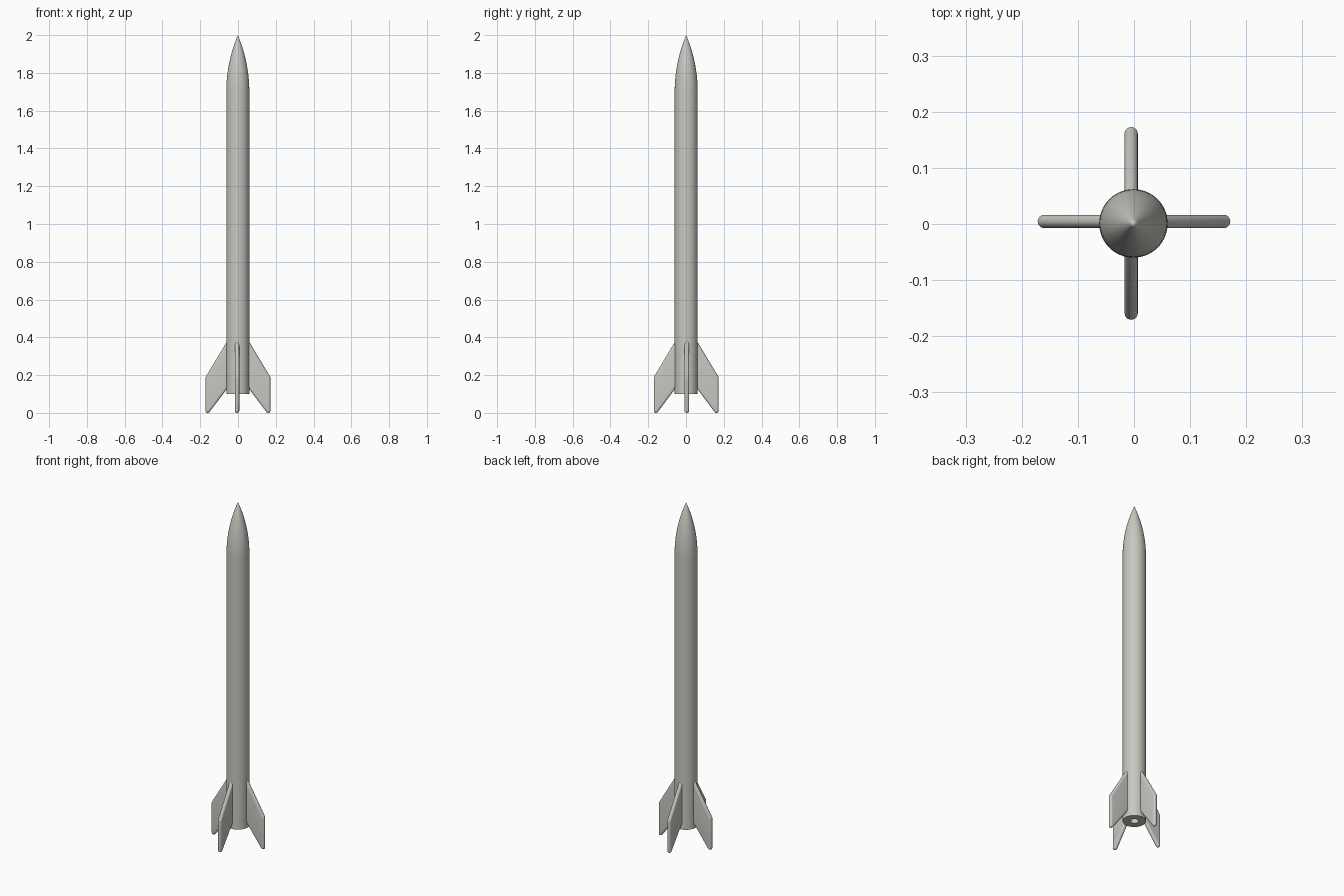
import bpy
import bmesh
import math
from mathutils import Matrix

cube = bpy.data.objects.get("Cube")
if cube:
    bpy.data.objects.remove(cube, do_unlink=True)

# One light warm grey for the whole model
grey = bpy.data.materials.new("light_grey")
grey.use_nodes = True
colour = (0.58, 0.58, 0.54, 1.0)
grey.diffuse_color = colour
grey.node_tree.nodes["Principled BSDF"].inputs["Base Color"].default_value = colour

BODY_R = 0.061
BODY_BOTTOM, SHOULDER, TIP = 0.10, 1.70, 2.0
AXIS = (-0.001, 0.001, 0)


def finish(name, bm, location=(0, 0, 0)):
    """Turn a bmesh into a smooth, coloured object."""
    bmesh.ops.recalc_face_normals(bm, faces=bm.faces)
    mesh = bpy.data.meshes.new(name)
    bm.to_mesh(mesh)
    bm.free()
    mesh.materials.append(grey)
    obj = bpy.data.objects.new(name, mesh)
    obj.location = location
    bpy.context.collection.objects.link(obj)
    bpy.ops.object.select_all(action='DESELECT')
    obj.select_set(True)
    bpy.context.view_layer.objects.active = obj
    bpy.ops.object.shade_smooth_by_angle(angle=math.radians(35))
    return obj


def lathe(name, profile, steps=64):
    """Spin (radius, height) points around the z axis."""
    bm = bmesh.new()
    verts = [bm.verts.new((r, 0, z)) for r, z in profile]
    edges = [bm.edges.new(pair) for pair in zip(verts, verts[1:])]
    bmesh.ops.spin(bm, geom=verts + edges, cent=(0, 0, 0), axis=(0, 0, 1),
                   angle=2 * math.pi, steps=steps)
    bmesh.ops.remove_doubles(bm, verts=bm.verts, dist=1e-5)
    return finish(name, bm, AXIS)


# Body tube with a motor bore in its base
BORE_R, BORE_TOP = 0.022, 0.40
lathe("body_tube", [(0, BORE_TOP), (BORE_R, BORE_TOP), (BORE_R, BODY_BOTTOM),
                    (BODY_R, BODY_BOTTOM), (BODY_R, SHOULDER), (0, SHOULDER)])

# Nose cone: a circular-arc ogive
length = TIP - SHOULDER
arc_r = (BODY_R ** 2 + length ** 2) / (2 * BODY_R)
ogive = []
for i in range(17):
    h = length * i / 16
    radius = math.sqrt(arc_r ** 2 - h ** 2) + BODY_R - arc_r
    ogive.append((max(radius, 0.0) if i < 16 else 0.0, SHOULDER + h))
lathe("nose_cone", ogive)

# Four swept fins with fully rounded edges: the hull of a ball at each corner
FIN_R = 0.0117
FIN_CORNERS = [(0.160, 0.0117), (0.160, 0.186), (0.040, 0.386), (0.040, 0.171)]
FINS = [("fin_left", 0, (0, 0.0045)), ("fin_back", 90, (-0.005, 0.001)),
        ("fin_right", 180, (0, 0.0045)), ("fin_front", 270, (-0.005, 0.001))]
for name, angle, (x, y) in FINS:
    bm = bmesh.new()
    for r, z in FIN_CORNERS:
        bmesh.ops.create_uvsphere(
            bm, u_segments=24, v_segments=12, radius=FIN_R,
            matrix=Matrix.Translation((r, 0, z)) @ Matrix.Rotation(math.pi / 2, 4, 'X'))
    # Keep only the points, then wrap them
    bmesh.ops.delete(bm, geom=list(bm.edges), context='EDGES_FACES')
    hull = bmesh.ops.convex_hull(bm, input=list(bm.verts))
    bmesh.ops.delete(bm, geom=[v for v in bm.verts if not v.link_faces], context='VERTS')
    bmesh.ops.rotate(bm, verts=bm.verts, cent=(0, 0, 0),
                     matrix=Matrix.Rotation(math.radians(angle), 3, 'Z'))
    finish(name, bm, (x, y, 0))
